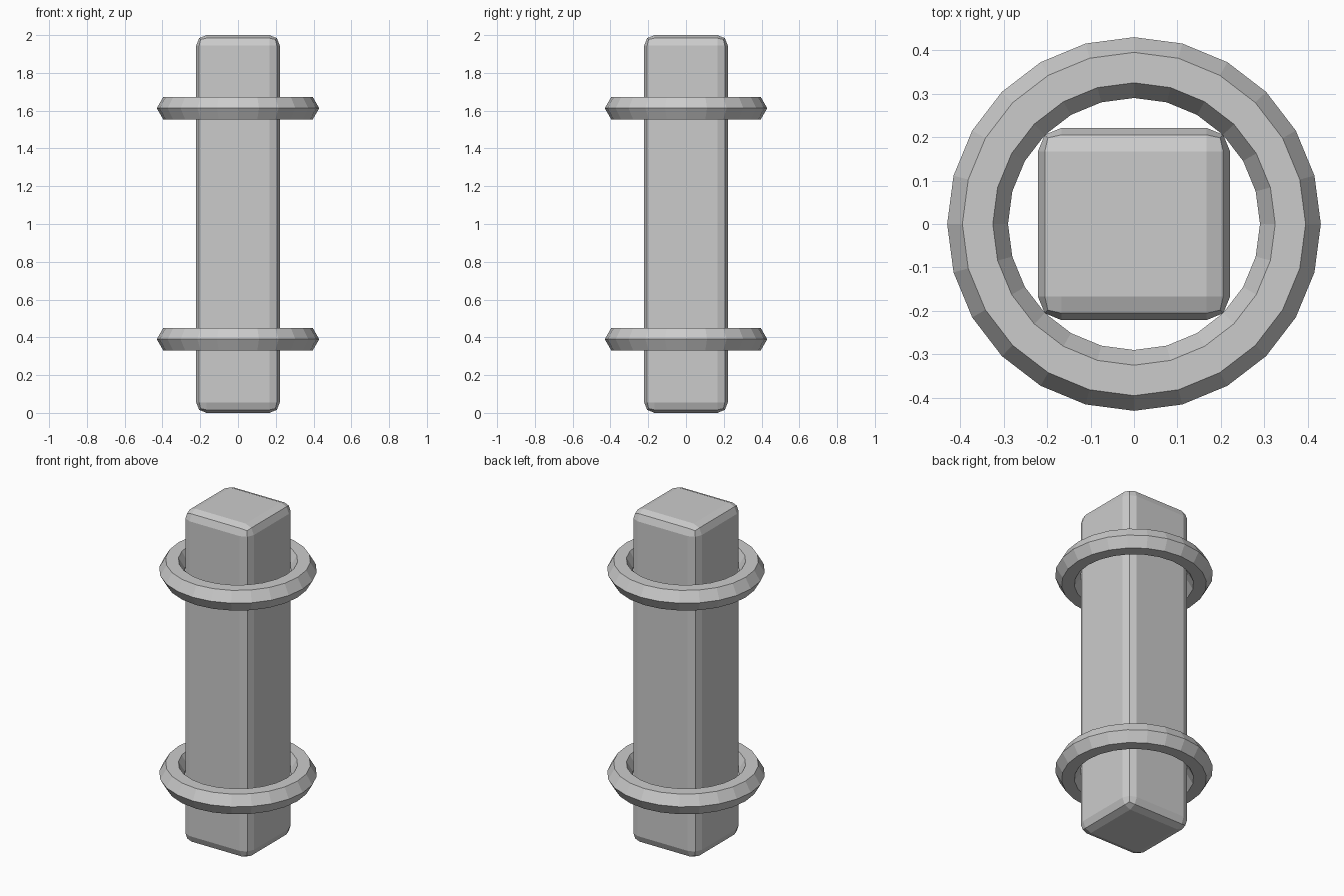
import bpy
import bmesh
import math

if "Cube" in bpy.data.objects:
    bpy.data.objects.remove(bpy.data.objects["Cube"])

grey = bpy.data.materials.new("light grey")
grey.diffuse_color = (0.6, 0.6, 0.6, 1)
grey.use_nodes = True
grey.node_tree.nodes["Principled BSDF"].inputs["Base Color"].default_value = grey.diffuse_color


def add_object(name, bm, z):
    """Turn a bmesh into a flat-shaded grey object at height z."""
    bmesh.ops.recalc_face_normals(bm, faces=bm.faces)
    mesh = bpy.data.meshes.new(name)
    bm.to_mesh(mesh)
    bm.free()
    mesh.materials.append(grey)
    obj = bpy.data.objects.new(name, mesh)
    obj.location.z = z
    bpy.context.collection.objects.link(obj)
    return obj


# Square post with rounded edges
bm = bmesh.new()
bmesh.ops.create_cube(bm, size=1)
bmesh.ops.scale(bm, vec=(0.443, 0.443, 2), verts=bm.verts)
post = add_object("post", bm, 1)
bevel = post.modifiers.new("rounded edges", "BEVEL")
bevel.width = 0.055
bevel.segments = 2
bevel.limit_method = "NONE"


# Faceted rings: hexagonal cross-section swept around the post
def add_ring(name, z, major=0.36, minor=0.07, sides=24, section=6):
    bm = bmesh.new()
    loops = []
    for i in range(sides):
        a = 2 * math.pi * i / sides
        loop = []
        for j in range(section):
            b = 2 * math.pi * j / section
            r = major + minor * math.cos(b)
            loop.append(bm.verts.new((r * math.cos(a), r * math.sin(a), minor * math.sin(b))))
        loops.append(loop)
    for i in range(sides):
        here, there = loops[i], loops[(i + 1) % sides]
        for j in range(section):
            k = (j + 1) % section
            bm.faces.new((here[j], there[j], there[k], here[k]))
    return add_object(name, bm, z)


add_ring("lower_ring", 0.39)
add_ring("upper_ring", 1.613)
